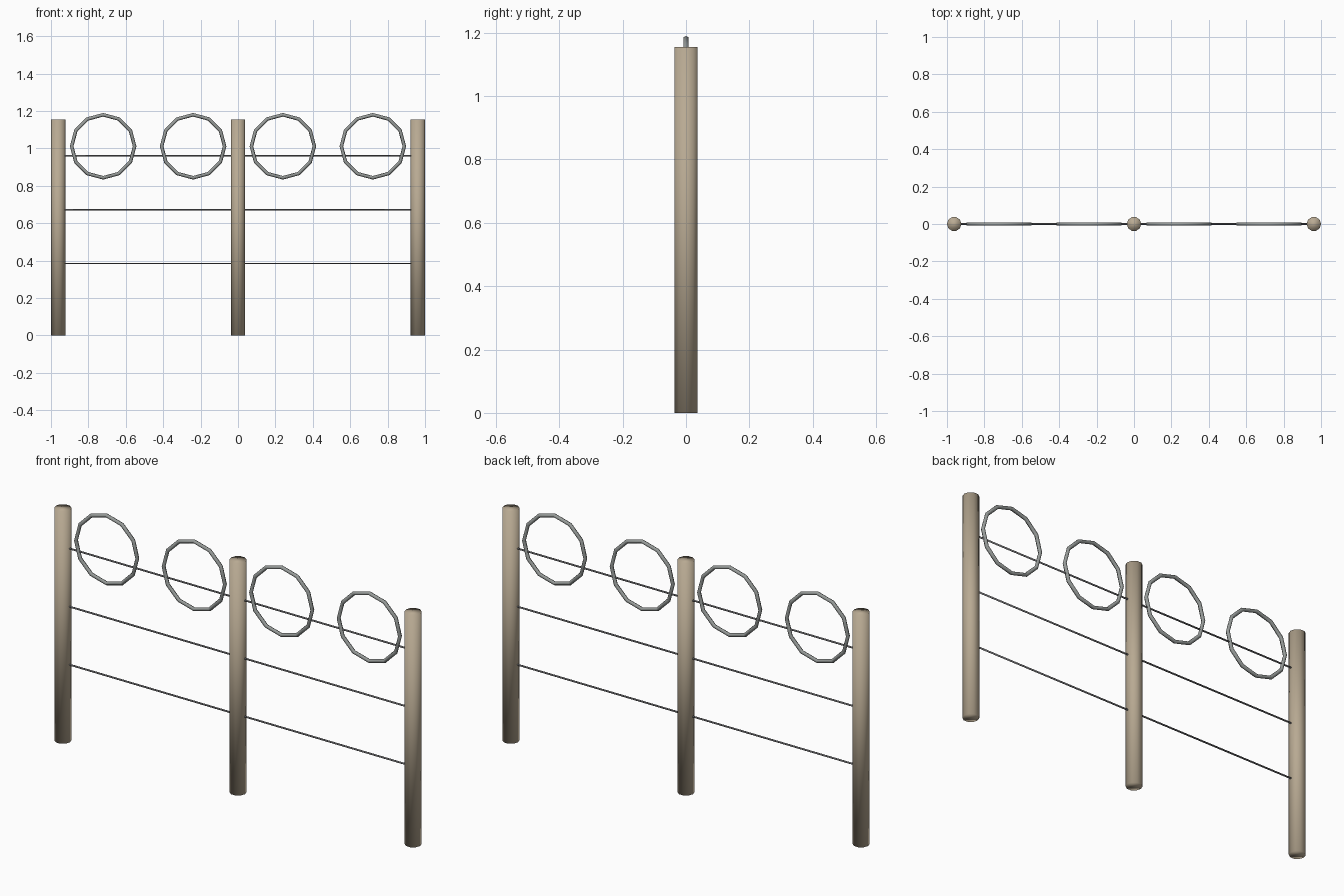
import bpy
from math import pi

if "Cube" in bpy.data.objects:
    bpy.data.objects.remove(bpy.data.objects["Cube"])


def material(name, rgb):
    m = bpy.data.materials.new(name)
    m.diffuse_color = (*rgb, 1)
    m.use_nodes = True
    m.node_tree.nodes["Principled BSDF"].inputs["Base Color"].default_value = m.diffuse_color
    return m


wood = material("weathered_wood", (0.48, 0.40, 0.29))
steel = material("ring_steel", (0.31, 0.33, 0.32))
wire = material("dark_wire", (0.20, 0.20, 0.21))


def finish(name, mat):
    ob = bpy.context.object
    ob.name = name
    ob.data.materials.append(mat)
    bpy.ops.object.shade_smooth()


# Round wooden posts, ten-sided with a corner on the x axis
POST_H, POST_R, SPACING = 1.154, 0.0385, 0.9615
for i in (-1, 0, 1):
    bpy.ops.mesh.primitive_cylinder_add(
        vertices=10, radius=POST_R, depth=POST_H,
        location=(i * SPACING, 0, POST_H / 2), rotation=(0, 0, pi / 2))
    finish(f"post_{i + 2}", wood)

# Three horizontal wires running through the posts
for i, z in enumerate((0.385, 0.673, 0.9615)):
    bpy.ops.mesh.primitive_cylinder_add(
        vertices=6, radius=0.0042, depth=2 * SPACING,
        location=(0, 0, z), rotation=(0, pi / 2, 0))
    finish(f"wire_{i + 1}", wire)

# Upright twelve-sided rings hung on the top wire
for i, x in enumerate((-0.721, -0.24, 0.24, 0.721)):
    bpy.ops.mesh.primitive_torus_add(
        major_segments=12, minor_segments=6,
        major_radius=0.1683, minor_radius=0.0096,
        location=(x, 0, 1.0115), rotation=(pi / 2, 0, 0))
    finish(f"ring_{i + 1}", steel)
